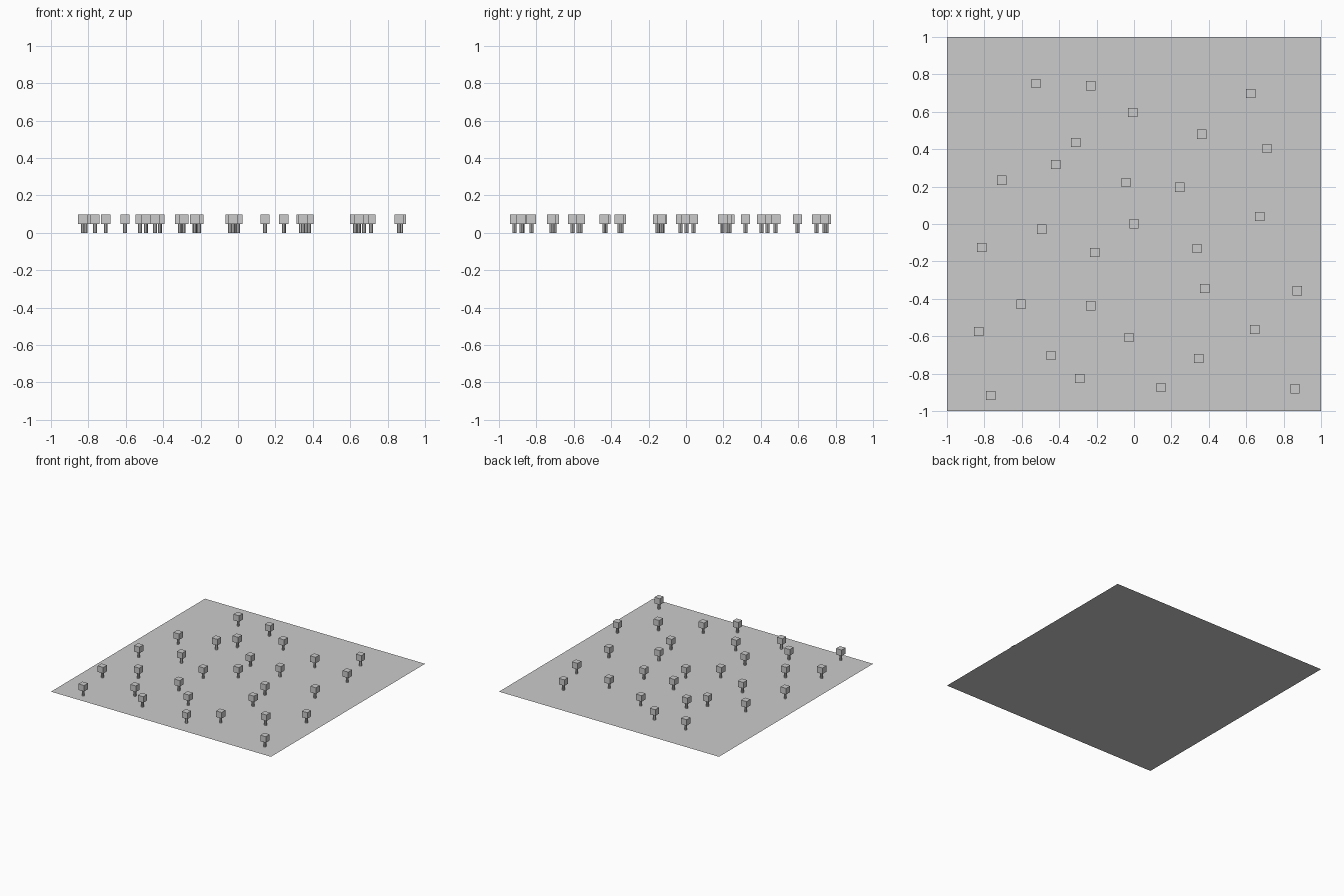
import bpy

if "Cube" in bpy.data.objects:
    bpy.data.objects.remove(bpy.data.objects["Cube"])

# Tree positions on the field (x, y)
SPOTS = [
    (-0.524, 0.751), (-0.232, 0.74), (-0.007, 0.596), (0.625, 0.698), (0.363, 0.479),
    (-0.311, 0.436), (-0.418, 0.318), (-0.707, 0.233), (-0.043, 0.222), (0.245, 0.196),
    (0.711, 0.404), (0.0, 0.002), (0.673, 0.04), (-0.814, -0.126), (-0.493, -0.029),
    (-0.209, -0.152), (0.337, -0.131), (0.379, -0.345), (0.872, -0.356), (-0.604, -0.43),
    (-0.231, -0.437), (-0.83, -0.575), (-0.027, -0.607), (0.646, -0.564), (-0.444, -0.703),
    (-0.29, -0.826), (0.144, -0.874), (0.347, -0.719), (-0.765, -0.917), (0.861, -0.88),
]
CROWN = 0.05
TRUNK_H = 0.048
TRUNK_R = 0.0105

# Flat field
bpy.ops.mesh.primitive_plane_add(size=2)
bpy.context.object.name = "field"

# One crown and one trunk, shared by every tree
bpy.ops.mesh.primitive_cube_add(size=CROWN, location=(0, 0, TRUNK_H + CROWN / 2))
crown = bpy.context.object
crown.name = "tree_crown"
bpy.ops.mesh.primitive_cylinder_add(vertices=8, radius=TRUNK_R, depth=TRUNK_H,
                                    location=(0, 0, TRUNK_H / 2))
trunk = bpy.context.object
trunk.name = "tree_trunk"


def plant(part, x, y):
    """Place a linked copy of a tree part."""
    copy = part.copy()
    copy.location.x, copy.location.y = x, y
    bpy.context.collection.objects.link(copy)


for part in (crown, trunk):
    for x, y in SPOTS[1:]:
        plant(part, x, y)
    part.location.x, part.location.y = SPOTS[0]
